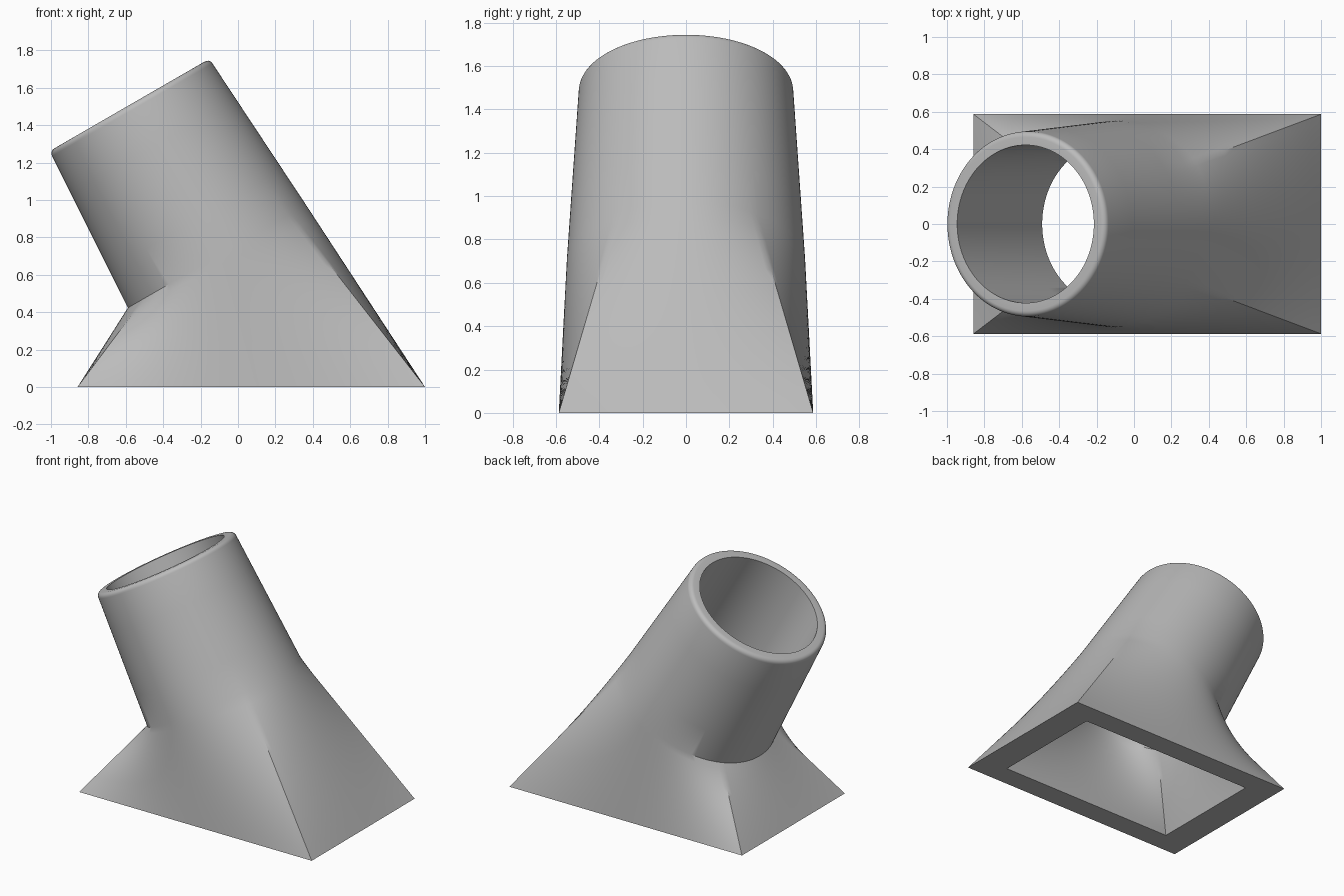
import bpy
import bmesh
from math import cos, sin, pi, radians
from mathutils import Vector

cube = bpy.data.objects.get("Cube")
if cube:
    bpy.data.objects.remove(cube, do_unlink=True)

# Neck frame: axis leans 30 degrees towards -x, measured down from the mouth
TILT = radians(30)
ACROSS = Vector((cos(TILT), 0, sin(TILT)))
DOWN = Vector((sin(TILT), 0, -cos(TILT)))
SIDE = Vector((0, 1, 0))
MOUTH = Vector((-0.58, 0, 1.508))
NECK = 0.935          # neck length
FILLET = 0.03         # rounded outer rim
SHORT, LONG = 28, 44  # segments over the short and long sides of the foot
COUNT = 2 * (SHORT + LONG)
ROWS = 14


def circle(radius, drop):
    """Ring around the neck axis, starting at the (+x, -y) foot corner."""
    ring = []
    for i in range(COUNT):
        a = 2 * pi * (i - SHORT / 2) / COUNT
        ring.append(MOUTH + DOWN * drop + (ACROSS * cos(a) + SIDE * sin(a)) * radius)
    return ring


def rectangle(x0, x1, y):
    """Foot outline with points matching the circle rings."""
    corners = [Vector(c) for c in ((x1, -y, 0), (x1, y, 0), (x0, y, 0), (x0, -y, 0))]
    ring = []
    for k, n in enumerate((SHORT, LONG, SHORT, LONG)):
        a, b = corners[k], corners[(k + 1) % 4]
        ring += [a.lerp(b, i / n) for i in range(n)]
    return ring


def loft(a, b, rows):
    """Ruled rings from a up to, but not including, b."""
    return [[p.lerp(q, r / rows) for p, q in zip(a, b)] for r in range(rows)]


foot_out = rectangle(-0.858, 1.0, 0.587)
foot_in = rectangle(-0.645, 0.785, 0.427)
collar_out = circle(0.55, NECK)
collar_in = circle(0.437, NECK)
mouth_in = circle(0.422, 0)

# Inside wall upwards, over the rounded rim, outside wall downwards
rings = loft(foot_in, collar_in, ROWS) + loft(collar_in, mouth_in, 4) + [mouth_in]
for k in range(6):
    a = k / 5 * pi / 2
    rings.append(circle(0.495 - FILLET * (1 - sin(a)), FILLET * (1 - cos(a))))
rings += loft(rings[-1], collar_out, 4)[1:] + loft(collar_out, foot_out, ROWS) + [foot_out]

# Skin the closed loop of rings
bm = bmesh.new()
grid = [[bm.verts.new(p) for p in ring] for ring in rings]
for r, row in enumerate(grid):
    above = grid[(r + 1) % len(grid)]
    for i in range(COUNT):
        j = (i + 1) % COUNT
        bm.faces.new((row[i], row[j], above[j], above[i]))
bmesh.ops.recalc_face_normals(bm, faces=bm.faces)
mesh = bpy.data.meshes.new("duct_adapter")
bm.to_mesh(mesh)
bm.free()

# Plain grey material
grey = bpy.data.materials.new("plain_grey")
grey.use_nodes = True
colour = (0.5, 0.5, 0.5, 1)
grey.diffuse_color = colour
grey.node_tree.nodes["Principled BSDF"].inputs["Base Color"].default_value = colour
mesh.materials.append(grey)

adapter = bpy.data.objects.new("duct_adapter", mesh)
bpy.context.collection.objects.link(adapter)
bpy.ops.object.select_all(action='DESELECT')
adapter.select_set(True)
bpy.context.view_layer.objects.active = adapter
bpy.ops.object.shade_smooth_by_angle(angle=radians(30))
